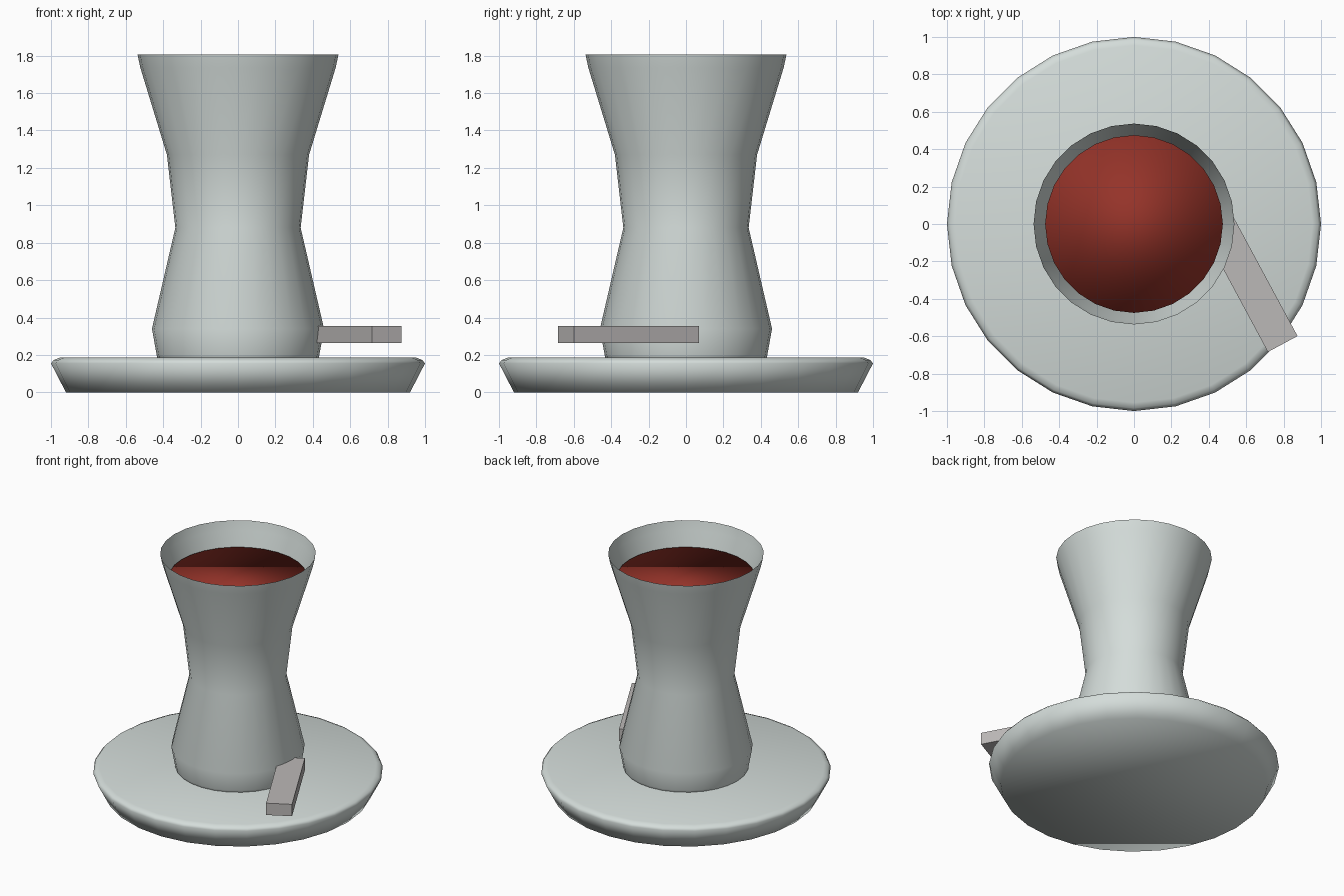
import bpy, bmesh, math

if "Cube" in bpy.data.objects:
    bpy.data.objects.remove(bpy.data.objects["Cube"])


def material(name, color):
    m = bpy.data.materials.new(name)
    m.diffuse_color = (*color, 1)
    m.use_nodes = True
    m.node_tree.nodes["Principled BSDF"].inputs["Base Color"].default_value = m.diffuse_color
    return m


pale = material("pale_grey_green", (0.66, 0.72, 0.70))
red = material("tea_red", (0.30, 0.033, 0.022))
steel = material("warm_grey", (0.50, 0.48, 0.475))


def add_object(name, bm, mat, smooth):
    me = bpy.data.meshes.new(name)
    bm.to_mesh(me)
    bm.free()
    me.materials.append(mat)
    for p in me.polygons:
        p.use_smooth = smooth
    ob = bpy.data.objects.new(name, me)
    bpy.context.collection.objects.link(ob)
    return ob


def lathe(name, profile, sides, mat, cap_top=True):
    """Spin (radius, z) points, listed bottom to top, around the z axis."""
    bm = bmesh.new()
    rings = []
    for r, z in profile:
        rings.append([bm.verts.new((r * math.cos(math.tau * i / sides),
                                    r * math.sin(math.tau * i / sides), z))
                      for i in range(sides)])
    for a, b in zip(rings, rings[1:]):
        for i in range(sides):
            j = (i + 1) % sides
            bm.faces.new((a[i], a[j], b[j], b[i]))
    bm.faces.new(rings[0][::-1])
    if cap_top:
        bm.faces.new(rings[-1])
    return add_object(name, bm, mat, True)


# Saucer with a rounded rim
lathe("saucer", [(0.92, 0), (1.0, 0.155), (0.985, 0.173), (0.955, 0.185)], 28, pale)

# Waisted, open glass
lathe("glass", [(0.425, 0.16), (0.435, 0.2), (0.46, 0.34), (0.335, 0.88),
                (0.38, 1.27), (0.522, 1.735), (0.537, 1.805)], 28, pale, cap_top=False)

# Tea inside the glass
lathe("tea", [(0.30, 0.9), (0.35, 1.27), (0.475, 1.63)], 28, red)

# Spoon handle lying beside the glass
bm = bmesh.new()
bmesh.ops.create_cube(bm, size=1)
bmesh.ops.scale(bm, vec=(0.18, 0.76, 0.09), verts=bm.verts)
spoon = add_object("spoon", bm, steel, False)
spoon.location = (0.615, -0.307, 0.31)
spoon.rotation_euler.z = math.radians(28.3)
